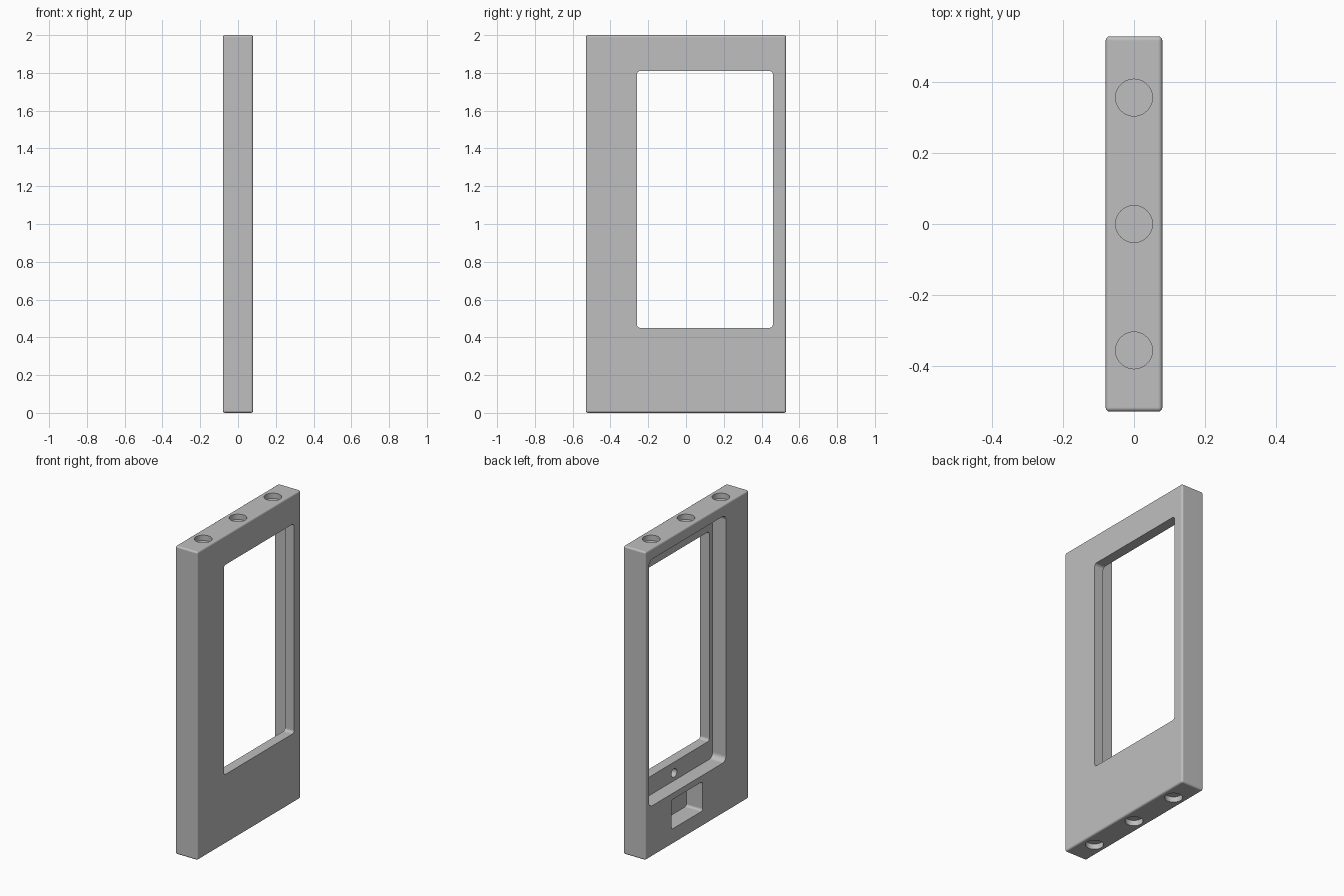
import bpy
import bmesh
from math import radians
from mathutils import Matrix, Vector

old = bpy.data.objects.get("Cube")
if old:
    bpy.data.objects.remove(old, do_unlink=True)

grey = bpy.data.materials.new("plain grey")
grey.use_nodes = True
colour = (0.52, 0.52, 0.52, 1)
grey.diffuse_color = colour
grey.node_tree.nodes["Principled BSDF"].inputs["Base Color"].default_value = colour


def to_object(bm, name):
    bmesh.ops.recalc_face_normals(bm, faces=bm.faces)
    mesh = bpy.data.meshes.new(name)
    bm.to_mesh(mesh)
    bm.free()
    mesh.materials.append(grey)
    obj = bpy.data.objects.new(name, mesh)
    bpy.context.collection.objects.link(obj)
    return obj


def box(name, low, high, radius, only_x=False):
    """Rounded box between two corners; only_x rounds just the edges along x."""
    low, high = Vector(low), Vector(high)
    bm = bmesh.new()
    bmesh.ops.create_cube(bm, size=1)
    size = high - low
    for v in bm.verts:
        v.co = (low + high) / 2 + Vector([a * b for a, b in zip(v.co, size)])
    edges = [e for e in bm.edges
             if not only_x or abs((e.verts[0].co - e.verts[1].co).x) > 0.001]
    bmesh.ops.bevel(bm, geom=edges, offset=radius, segments=4, profile=0.5,
                    affect='EDGES')
    return to_object(bm, name)


def cylinder(name, centre, radius, depth, along_x=False):
    bm = bmesh.new()
    turn = Matrix.Rotation(radians(90), 4, 'Y') if along_x else Matrix()
    bmesh.ops.create_cone(bm, cap_ends=True, segments=48, radius1=radius,
                          radius2=radius, depth=depth,
                          matrix=Matrix.Translation(centre) @ turn)
    return to_object(bm, name)


def cut(target, cutter):
    mod = target.modifiers.new("cut", 'BOOLEAN')
    mod.operation = 'DIFFERENCE'
    mod.solver = 'EXACT'
    mod.object = cutter
    bpy.ops.object.modifier_apply(modifier=mod.name)
    bpy.data.objects.remove(cutter, do_unlink=True)


# Upright slab with softened edges
T, W, H = 0.08, 0.53, 2.0
frame = box("panel_frame", (-T, -W, 0), (T, W, H), 0.012)
bpy.context.view_layer.objects.active = frame
frame.select_set(True)

# Through window and the wider recess behind it
MY, MZ, LEDGE = 0.1, 1.13, 0.015
for name, hy, hz, x0, x1, r in (("window", 0.36, 0.68, -0.2, 0.2, 0.018),
                                ("recess", 0.395, 0.8, -0.2, LEDGE, 0.035)):
    cut(frame, box(name + "_cutter", (x0, MY - hy, MZ - hz),
                   (x1, MY + hy, MZ + hz), r, True))

# Small pocket below the recess
cut(frame, box("pocket_cutter", (-0.2, -0.055, 0.1), (0.035, 0.265, 0.29),
               0.015, True))

# Screw holes in the ledge, above and below the window
for side in (-1, 1):
    cut(frame, cylinder("screw_cutter", (LEDGE, MY, MZ + side * 0.75),
                        0.028, 0.08, True))

# Round sockets in the top and bottom edges
for z in (0, H):
    for y in (-0.357, 0, 0.357):
        cut(frame, cylinder("socket_cutter", (0, y, z), 0.052, 0.07))

bpy.ops.object.shade_smooth_by_angle(angle=radians(32))
frame.modifiers.new("flat_face_normals", 'WEIGHTED_NORMAL').keep_sharp = True
